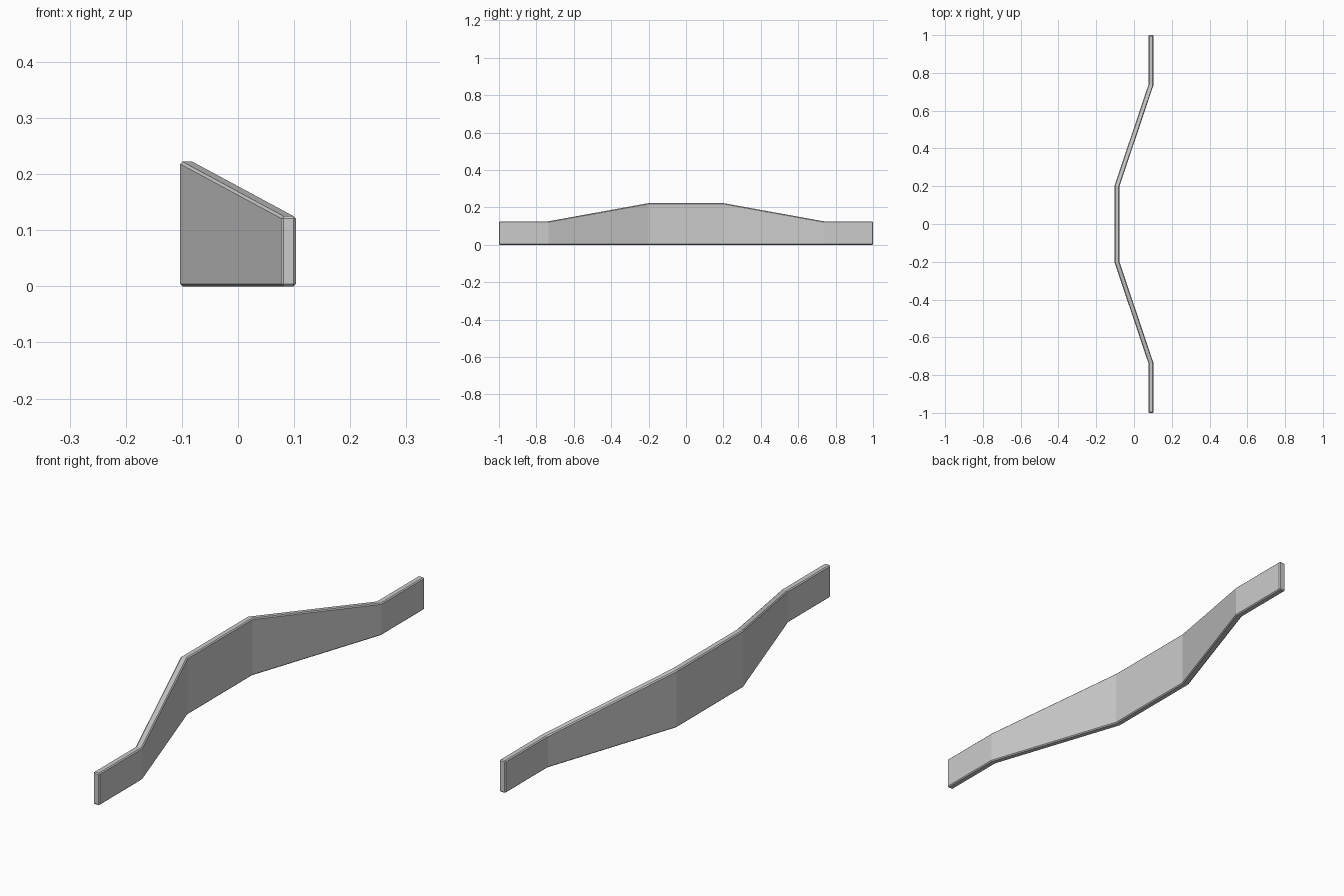
import bpy, bmesh

cube = bpy.data.objects.get("Cube")
if cube:
    bpy.data.objects.remove(cube, do_unlink=True)

# Single grey finish
grey = bpy.data.materials.new("light_grey")
grey.use_nodes = True
color = (0.6, 0.6, 0.6, 1)
grey.diffuse_color = color
grey.node_tree.nodes["Principled BSDF"].inputs["Base Color"].default_value = color

THICK = 0.026
MITRE = 0.004   # shift of the inner edge at each bend

# Half path: y, x of the right (-x) side, height, bend shift
half = [(0.2, -0.103, 0.222, MITRE),
        (0.735, 0.077, 0.125, MITRE),
        (1.0, 0.077, 0.125, 0)]
stations = [(-y, x, h, -m) for y, x, h, m in reversed(half)] + half

# Cranked wall: one rectangular section per bend, bridged with quads
bm = bmesh.new()
rings = []
for y, x, h, m in stations:
    section = [(x, y + m, 0), (x + THICK, y, 0),
               (x + THICK, y, h), (x, y + m, h)]
    rings.append([bm.verts.new(p) for p in section])
for a, b in zip(rings, rings[1:]):
    for i in range(4):
        j = (i + 1) % 4
        bm.faces.new((a[i], a[j], b[j], b[i]))
bm.faces.new(rings[0])
bm.faces.new(rings[-1])
bmesh.ops.recalc_face_normals(bm, faces=bm.faces)
mesh = bpy.data.meshes.new("cranked_wall")
bm.to_mesh(mesh)
bm.free()
mesh.materials.append(grey)
wall = bpy.data.objects.new("cranked_wall", mesh)
bpy.context.collection.objects.link(wall)

# Chamfer the long edges and ends, leaving the shallow bends crisp
bevel = wall.modifiers.new("chamfer", 'BEVEL')
bevel.width = 0.004
bevel.segments = 1
bevel.limit_method = 'ANGLE'
bevel.angle_limit = 0.8
